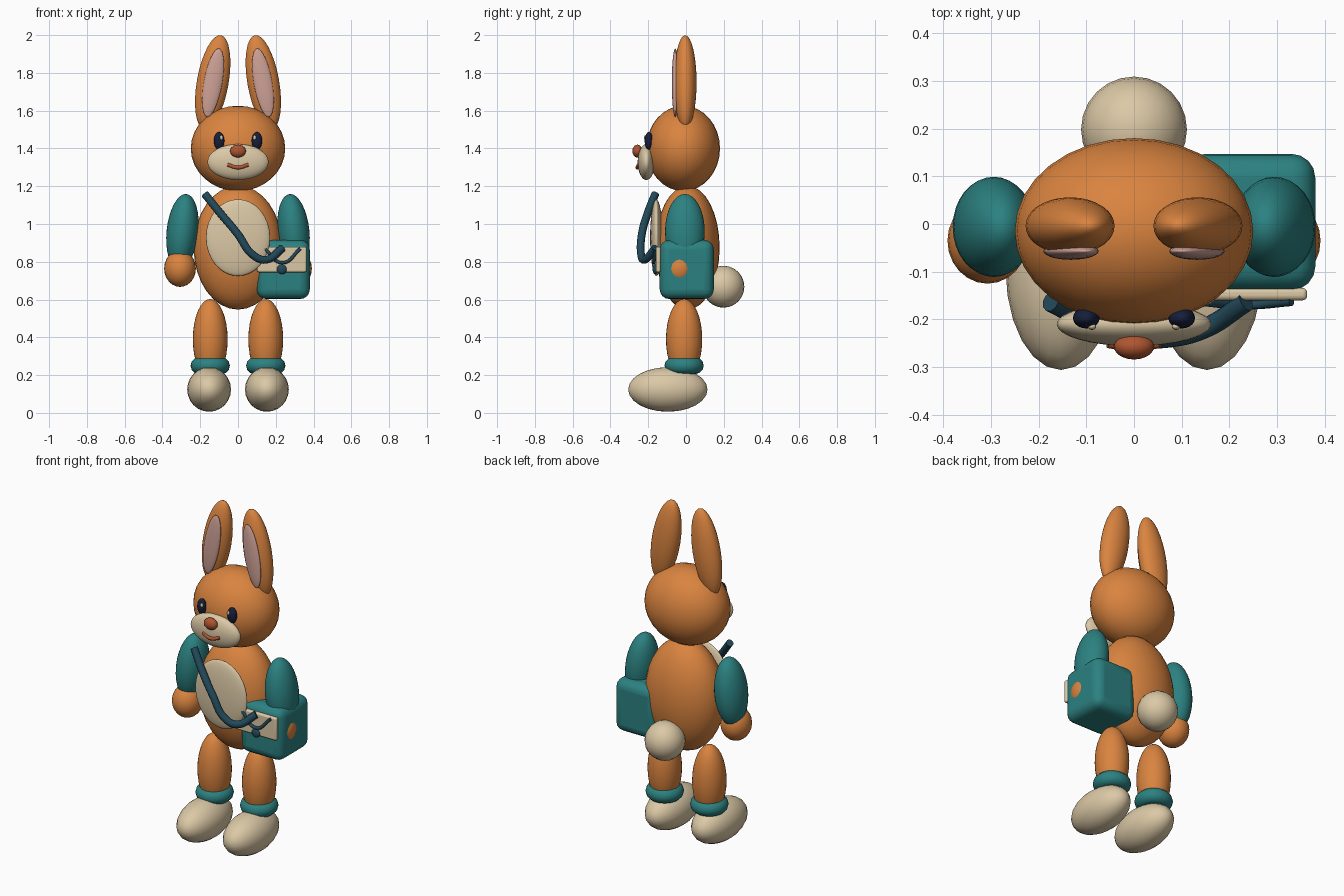
import bpy
import math

if "Cube" in bpy.data.objects:
    bpy.data.objects.remove(bpy.data.objects["Cube"])


def material(name, rgb):
    m = bpy.data.materials.new(name)
    m.diffuse_color = (*rgb, 1)
    m.use_nodes = True
    m.node_tree.nodes["Principled BSDF"].inputs["Base Color"].default_value = m.diffuse_color
    return m


ORANGE = material("orange fur", (0.70, 0.23, 0.05))
CREAM = material("cream", (0.71, 0.58, 0.38))
TEAL = material("teal cloth", (0.025, 0.22, 0.22))
PINK = material("ear pink", (0.62, 0.36, 0.31))
NAVY = material("eye navy", (0.008, 0.014, 0.045))
STRAP = material("strap blue", (0.016, 0.065, 0.10))
RUST = material("nose rust", (0.43, 0.09, 0.03))


def finish(name, mat):
    ob = bpy.context.object
    ob.name = name
    ob.data.materials.append(mat)
    return ob


def ball(name, mat, loc, radii, tilt=0, seg=32):
    """Smooth ellipsoid; tilt in degrees leans its top toward +x."""
    bpy.ops.mesh.primitive_uv_sphere_add(segments=seg, ring_count=seg // 2, location=loc,
                                         rotation=(0, math.radians(tilt), 0))
    bpy.context.object.scale = radii
    bpy.ops.object.shade_smooth()
    return finish(name, mat)


def box(name, mat, loc, size, bevel):
    bpy.ops.mesh.primitive_cube_add(size=1, location=loc)
    ob = finish(name, mat)
    ob.scale = size
    bpy.ops.object.transform_apply(location=False, rotation=False, scale=True)
    mod = ob.modifiers.new("rounded edges", "BEVEL")
    mod.width = bevel
    mod.segments = 4
    bpy.ops.object.shade_smooth_by_angle(angle=math.radians(35))


def tube(name, mat, points, radius):
    cu = bpy.data.curves.new(name, "CURVE")
    cu.dimensions = "3D"
    cu.bevel_depth = radius
    cu.bevel_resolution = 3
    cu.resolution_u = 8
    cu.use_fill_caps = True
    sp = cu.splines.new("BEZIER")
    sp.bezier_points.add(len(points) - 1)
    for bp, p in zip(sp.bezier_points, points):
        bp.co = p
        bp.handle_left_type = bp.handle_right_type = "AUTO"
    cu.materials.append(mat)
    ob = bpy.data.objects.new(name, cu)
    bpy.context.collection.objects.link(ob)


# Torso, head and tail
ball("body", ORANGE, (0, 0.008, 0.875), (0.235, 0.17, 0.328))
ball("belly_patch", CREAM, (0, -0.157, 0.928), (0.17, 0.033, 0.203))
ball("head", ORANGE, (0, -0.015, 1.40), (0.25, 0.195, 0.226))
ball("tail", CREAM, (0, 0.198, 0.668), (0.111, 0.111, 0.111), seg=24)

# Face
ball("muzzle", CREAM, (0, -0.21, 1.328), (0.162, 0.046, 0.095))
ball("nose", RUST, (0, -0.257, 1.386), (0.042, 0.027, 0.034), seg=20)
tube("mouth", RUST, [(-0.055, -0.25, 1.314), (0, -0.258, 1.299), (0.055, -0.25, 1.314)], 0.01)

# Paired parts
for s, side in ((-1, "left"), (1, "right")):
    ball(f"{side}_ear", ORANGE, (s * 0.134, -0.004, 1.75), (0.084, 0.06, 0.253), -s * 10)
    ball(f"{side}_inner_ear", PINK, (s * 0.132, -0.057, 1.748), (0.049, 0.018, 0.184), -s * 10)
    ball(f"{side}_eye", NAVY, (s * 0.1, -0.197, 1.44), (0.028, 0.022, 0.047), seg=20)
    ball(f"{side}_eye_glint", CREAM, (s * 0.088, -0.215, 1.457), (0.009, 0.007, 0.012), seg=12)
    ball(f"{side}_sleeve", TEAL, (s * 0.294, -0.006, 0.96), (0.084, 0.105, 0.2), -s * 6)
    ball(f"{side}_hand", ORANGE, (s * 0.307, -0.035, 0.764), (0.084, 0.09, 0.097), seg=24)
    ball(f"{side}_leg", ORANGE, (s * 0.147, -0.01, 0.39), (0.092, 0.096, 0.213))
    ball(f"{side}_foot", CREAM, (s * 0.153, -0.096, 0.124), (0.116, 0.21, 0.118), seg=24)
    bpy.ops.mesh.primitive_torus_add(location=(s * 0.147, -0.01, 0.25), major_segments=32,
                                     minor_segments=12, major_radius=0.06, minor_radius=0.044)
    bpy.ops.object.shade_smooth()
    finish(f"{side}_ankle_cuff", TEAL)

# Shoulder bag with flap, clasp and strap
box("bag", TEAL, (0.24, 0.004, 0.759), (0.28, 0.286, 0.312), 0.05)
box("bag_flap", CREAM, (0.232, -0.147, 0.812), (0.262, 0.026, 0.135), 0.01)
tube("bag_clasp_cord", STRAP, [(0.14, -0.163, 0.87), (0.235, -0.17, 0.795),
                               (0.33, -0.163, 0.87)], 0.009)
ball("bag_button", STRAP, (0.232, -0.163, 0.76), (0.026, 0.014, 0.026), seg=20)
tube("bag_strap", STRAP, [(-0.175, -0.163, 1.158), (-0.1, -0.2, 1.065), (0, -0.234, 0.945),
                          (0.075, -0.238, 0.84), (0.145, -0.22, 0.81),
                          (0.235, -0.163, 0.872)], 0.021)
